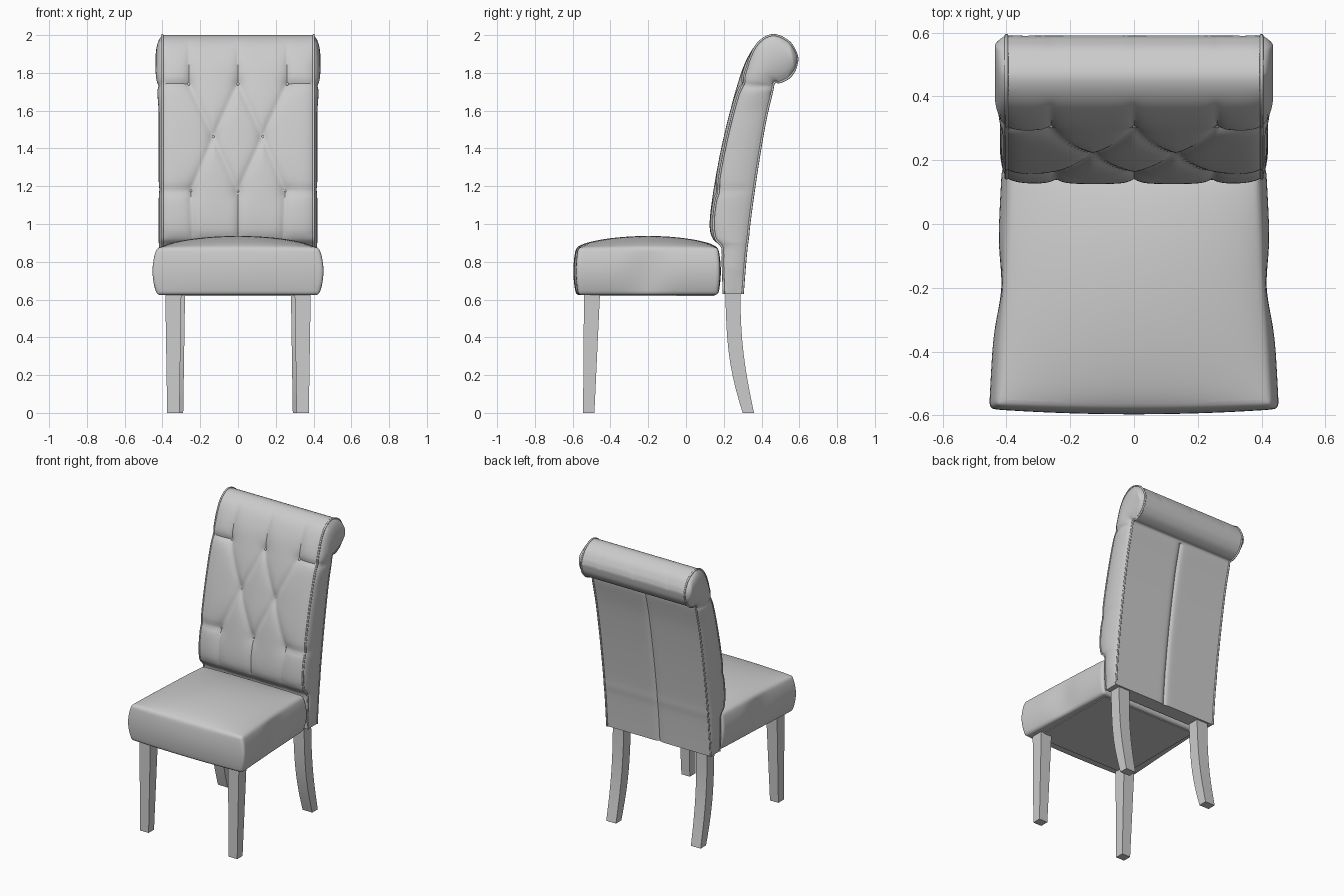
import bpy, bmesh
from math import sin, pi, exp, radians
from mathutils import Vector

if "Cube" in bpy.data.objects:
    bpy.data.objects.remove(bpy.data.objects["Cube"])

grey = bpy.data.materials.new("light grey")
grey.use_nodes = True
grey.diffuse_color = (0.6, 0.6, 0.6, 1)
grey.node_tree.nodes["Principled BSDF"].inputs["Base Color"].default_value = (0.6, 0.6, 0.6, 1)


def finish(name, bm, angle=40):
    """Weld, orient and link a mesh, smooth with sharp edges kept."""
    bmesh.ops.remove_doubles(bm, verts=bm.verts, dist=0.0005)
    bmesh.ops.recalc_face_normals(bm, faces=bm.faces)
    me = bpy.data.meshes.new(name)
    bm.to_mesh(me)
    bm.free()
    ob = bpy.data.objects.new(name, me)
    bpy.context.collection.objects.link(ob)
    me.materials.append(grey)
    bpy.ops.object.select_all(action='DESELECT')
    ob.select_set(True)
    bpy.context.view_layer.objects.active = ob
    bpy.ops.object.shade_smooth_by_angle(angle=radians(angle))
    return ob


def patch(bm, f, nu, nv):
    """Grid surface from f(u, v) with u and v in 0..1."""
    rows = [[bm.verts.new(f(i / nu, j / nv)) for i in range(nu + 1)] for j in range(nv + 1)]
    for a, b in zip(rows, rows[1:]):
        for i in range(nu):
            bm.faces.new((a[i], a[i + 1], b[i + 1], b[i]))


def spline(pts, t):
    """Smooth curve through pts at t in 0..1."""
    n = len(pts) - 1
    k = min(int(t * n), n - 1)
    s = t * n - k
    p0, p1, p2, p3 = (pts[min(max(k + d, 0), n)] for d in (-1, 0, 1, 2))
    m1, m2 = (p2 - p0) / 2, (p3 - p1) / 2
    return (p1 * (2 * s**3 - 3 * s**2 + 1) + m1 * (s**3 - 2 * s**2 + s)
            + p2 * (3 * s**2 - 2 * s**3) + m2 * (s**3 - s**2))


# Backrest profile: front y, front z, rear y, rear z at rising stations
STATIONS = [Vector(p) for p in (
    (.20, .63, .30, .63), (.195, .78, .31, .76), (.19, .87, .32, .87), (.14, .925, .328, .93),
    (.125, 1.0, .335, 1.0), (.14, 1.15, .355, 1.15), (.175, 1.35, .385, 1.35),
    (.22, 1.55, .42, 1.55), (.275, 1.75, .455, 1.7), (.32, 1.87, .467, 1.748),
    (.38, 1.96, .5, 1.752), (.46, 2.0, .545, 1.775), (.54, 1.97, .575, 1.815),
    (.578, 1.92, .588, 1.86), (.59, 1.88, .59, 1.88))]
HALF = 0.4

# Tufting: button positions and the creases between them
TOP, MID, LOW = 1.75, 1.46, 1.175
buttons = [(x, z) for z, xs in ((TOP, (-.26, 0, .26)), (MID, (-.13, .13)), (LOW, (-.25, 0, .25))) for x in xs]
creases = []
for s in (-1, 1):
    for z, x in ((TOP, .26), (LOW, .25)):
        creases += [((s * x, z), (s * .13, MID)), ((0, z), (s * .13, MID)), ((s * x, z), (s * HALF, z))]
for x in (-1, 0, 1):
    creases += [((x * .26, TOP), (x * .26, 1.95)), ((x * .25, LOW), (x * .24, .9))]
creases = [(Vector(a), Vector(b)) for a, b in creases]


def tuft(x, z):
    p = Vector((x, z))
    dist = 1
    for a, b in creases:
        d = b - a
        s = min(max((p - a).dot(d) / d.length_squared, 0), 1)
        dist = min(dist, (p - a - d * s).length)
    near = min((p - Vector(b)).length for b in buttons)
    fade = min(max((1.99 - z) / .15, 0), 1) * min(max((z - .85) / .1, 0), 1)
    edge = .02 * exp((abs(x) - HALF) / .03)
    return fade * (.016 * exp(-dist / .022) + .022 * exp(-near / .04) + edge)


def front(x, t):
    p = spline(STATIONS, t)
    inward = Vector((0, p[2] - p[0], p[3] - p[1]))
    if inward.length > 0:
        inward.normalize()
    return Vector((x, p[0], p[1])) + inward * tuft(x, p[1])


def rear(x, t):
    p = spline(STATIONS, t)
    seam = .012 * exp(-abs(x) / .012) if p[3] < 1.74 else 0
    return Vector((x, p[2] - seam, p[3]))


def side(sign):
    def f(s, t):
        a, b = front(sign * HALF, t), rear(sign * HALF, t)
        p = a.lerp(b, s)
        swell = .02 + .016 * min(max((p.z - 1.6) / .2, 0), 1)
        swell *= min(1, t * 15) * min(1, (b - a).length / .15)
        swell *= 1 - .4 * exp(-abs(p.z - 1.73) / .015) - .3 * exp(-abs(p.z - 1.18) / .015)
        p.x += sign * swell * max(sin(pi * s), 0) ** .6
        return p
    return f


# Backrest: tufted front, rear panel, swollen sides, bottom
bm = bmesh.new()
span = lambda u: (2 * u - 1) * HALF
patch(bm, lambda u, v: front(span(u), v), 80, 140)
patch(bm, lambda u, v: rear(span(u), v), 80, 140)
patch(bm, lambda u, v: front(span(u), 0).lerp(rear(span(u), 0), v), 80, 10)
for sign in (-1, 1):
    patch(bm, side(sign), 10, 140)
finish("backrest", bm, 50)

# Buttons in the tufts
bm = bmesh.new()
for x, z in buttons:
    t = min((i / 1000 for i in range(600)), key=lambda q: abs(spline(STATIONS, q)[1] - z))
    new = bmesh.ops.create_uvsphere(bm, u_segments=12, v_segments=8, radius=.01)["verts"]
    bmesh.ops.translate(bm, verts=new, vec=front(x, t))
finish("tuft_buttons", bm)


# Piping along the side seams
def piping(name, pts, radius=.006):
    cu = bpy.data.curves.new(name, 'CURVE')
    cu.dimensions = '3D'
    cu.bevel_depth = radius
    cu.bevel_resolution = 2
    sp = cu.splines.new('POLY')
    sp.points.add(len(pts) - 1)
    for q, p in zip(sp.points, pts):
        q.co = (*p, 1)
    cu.materials.append(grey)
    bpy.context.collection.objects.link(bpy.data.objects.new(name, cu))


for word, sign in (("right", -1), ("left", 1)):
    piping(word + "_front_piping", [front(sign * HALF, i / 80) for i in range(81)])
    piping(word + "_rear_piping", [rear(sign * HALF, i / 80) for i in range(81)])


# Seat cushion: box mapped to a crowned, tapered, swollen block
def cushion(a, b, c):
    y = -.2 + .37 * b
    flat = 1 - c * c
    pinch = 1 - .8 * exp(-((y + .2) / .1) ** 2)
    x = a * (.41 - .02 * b + flat * pinch * .025)
    y += flat * .015 * b * (1 - .3 * a * a) + min(b, 0) * .012 * (1 - a * a)
    crown = .06 * ((1 - a * a) * (1 - b * b)) ** .7
    z = .75 + .127 * c + (crown if c > .99 else 0)
    return Vector((x, y, z))


bm = bmesh.new()
for k in (-1, 1):
    patch(bm, lambda u, v: cushion(2 * u - 1, 2 * v - 1, k), 16, 16)
    patch(bm, lambda u, v: cushion(2 * u - 1, k, 2 * v - 1), 16, 6)
    patch(bm, lambda u, v: cushion(k, 2 * u - 1, 2 * v - 1), 16, 6)
seat = finish("seat", bm, 60)
bev = seat.modifiers.new("soft edges", 'BEVEL')
bev.width, bev.segments, bev.angle_limit = .018, 3, radians(50)
seat.modifiers.new("smooth", 'SUBSURF').levels = 1


def loft(name, rings):
    """Square-section solid through (x0, x1, y0, y1, z) rings, mirrored across x."""
    bm = bmesh.new()
    for s in (-1, 1):
        loops = [[bm.verts.new((s * x, y, z)) for x, y in ((x0, y0), (x1, y0), (x1, y1), (x0, y1))]
                 for x0, x1, y0, y1, z in rings]
        for a, b in zip(loops, loops[1:]):
            for i in range(4):
                bm.faces.new((a[i], a[i - 1], b[i - 1], b[i]))
        bm.faces.new(loops[0])
        bm.faces.new(loops[-1])
    return finish(name, bm, 30)


# Legs and the cover under the seat
loft("front_legs", [(.31, .375, -.545, -.485, 0), (.3, .385, -.54, -.455, .64)])
foot, top = Vector((.29, .365, .3, .36, 0)), Vector((.28, .365, .207, .287, .65))
rings = []
for i in range(11):
    h = i / 10
    r = foot.lerp(top, h)
    r[2] -= .035 * sin(pi * h) * (1 - .4 * h)
    r[3] -= .02 * sin(pi * h)
    rings.append(r)
loft("rear_legs", rings)
loft("seat_underside", [(0, .36, -.52, .15, .618), (0, .36, -.52, .15, .63)])
